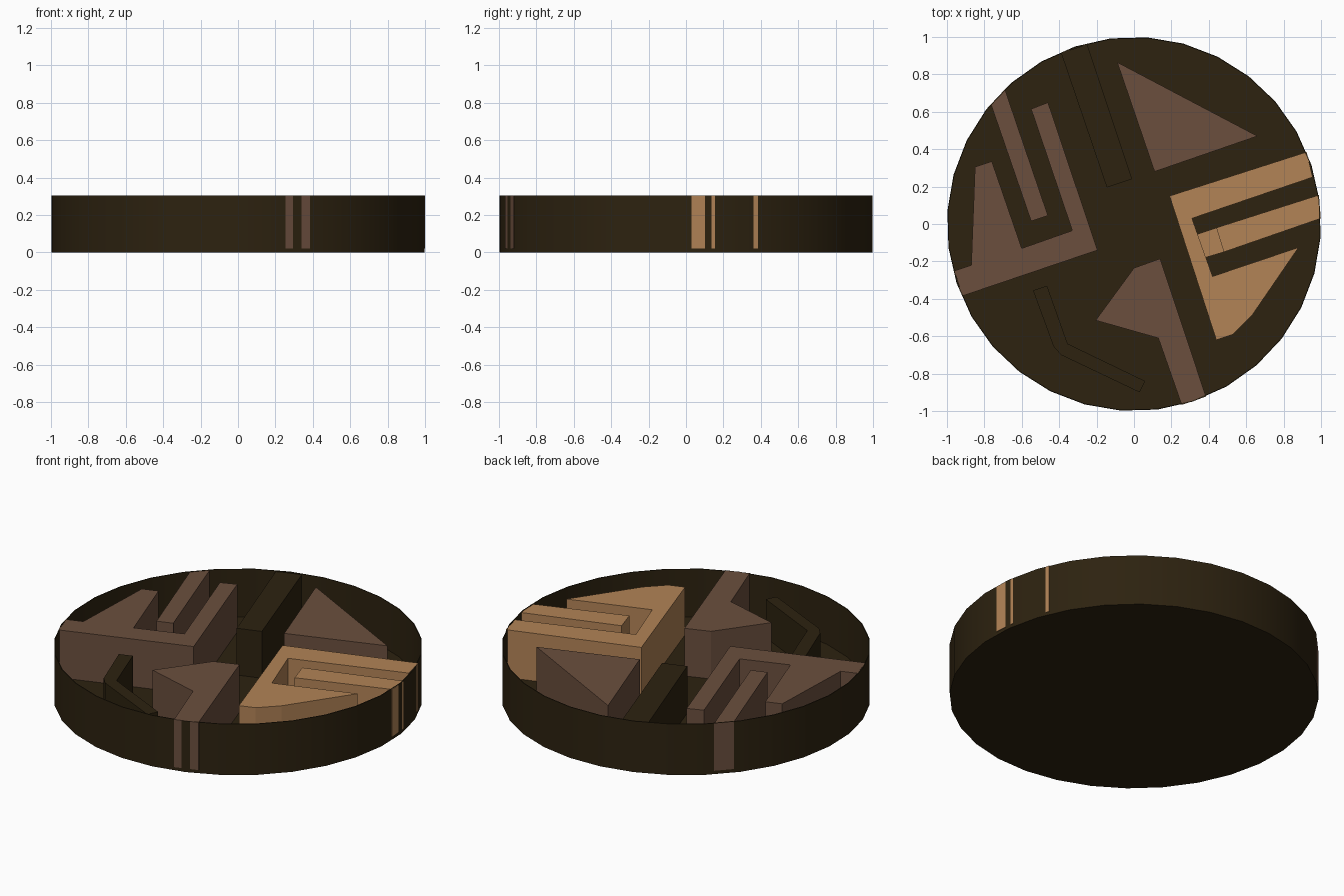
import bpy, bmesh
from math import radians
from mathutils import Matrix

cube = bpy.data.objects.get("Cube")
if cube:
    bpy.data.objects.remove(cube, do_unlink=True)

FLOOR = 0.02
TOP = 0.305


def material(name, rgb):
    m = bpy.data.materials.new(name)
    m.use_nodes = True
    m.diffuse_color = (*rgb, 1)
    m.node_tree.nodes["Principled BSDF"].inputs["Base Color"].default_value = (*rgb, 1)
    return m


dark = material("dark brown", (0.026, 0.016, 0.005))
brown = material("dusty brown", (0.147, 0.078, 0.048))
bronze = material("bronze", (0.445, 0.227, 0.093))


def add_object(name, bm, mat):
    bmesh.ops.recalc_face_normals(bm, faces=bm.faces)
    mesh = bpy.data.meshes.new(name)
    bm.to_mesh(mesh)
    bm.free()
    mesh.materials.append(mat)
    obj = bpy.data.objects.new(name, mesh)
    bpy.context.collection.objects.link(obj)
    return obj


def block(name, outline, mat, top=TOP):
    """Straight-sided block standing on the tray floor."""
    bm = bmesh.new()
    face = bm.faces.new([bm.verts.new((x, y, FLOOR)) for x, y in outline])
    grown = bmesh.ops.extrude_face_region(bm, geom=[face], use_keep_orig=True)
    verts = [g for g in grown["geom"] if isinstance(g, bmesh.types.BMVert)]
    bmesh.ops.translate(bm, verts=verts, vec=(0, 0, top - FLOOR))
    return add_object(name, bm, mat)


# Round tray: closed cylinder with its top face inset and pushed down
bm = bmesh.new()
bmesh.ops.create_cone(bm, cap_ends=True, segments=32, radius1=1, radius2=1, depth=TOP,
                      matrix=Matrix.Translation((0, 0, TOP / 2)) @ Matrix.Rotation(radians(7.2), 4, "Z"))
lid = max(bm.faces, key=lambda f: f.calc_center_median().z)
bmesh.ops.inset_region(bm, faces=[lid], thickness=0.005)
inner = bmesh.ops.extrude_face_region(bm, geom=[lid])
bmesh.ops.translate(bm, vec=(0, 0, FLOOR - TOP),
                    verts=[g for g in inner["geom"] if isinstance(g, bmesh.types.BMVert)])
if lid.is_valid:
    bmesh.ops.delete(bm, geom=[lid], context="FACES_ONLY")
tray = add_object("round_tray", bm, dark)
bpy.context.view_layer.objects.active = tray
tray.select_set(True)
bpy.ops.object.shade_smooth_by_angle(angle=radians(30))

# Bronze hooked block with its bar and the low bridge joining them
block("bronze_hook", [(0.19, 0.15), (0.923, 0.385), (0.955, 0.25), (0.31, 0.03), (0.42, -0.28),
                      (0.88, -0.125), (0.63, -0.49), (0.53, -0.59), (0.44, -0.62)], bronze)
block("bronze_bar", [(0.44, -0.02), (0.988, 0.155), (0.999, 0.03), (0.48, -0.15)], bronze, 0.303)
block("bronze_bridge", [(0.335, -0.055), (0.44, -0.02), (0.48, -0.15), (0.38, -0.18)], bronze, 0.18)

# Left hooked block and the bar inside it
block("left_hook", [(-0.918, -0.385), (-0.195, -0.14), (-0.46, 0.65), (-0.55, 0.615), (-0.33, -0.035),
                    (-0.6, -0.13), (-0.76, 0.335), (-0.85, 0.305), (-0.87, -0.22), (-0.96, -0.25)], brown)
block("left_bar", [(-0.765, 0.64), (-0.69, 0.72), (-0.46, 0.045), (-0.55, 0.015)], brown, 0.303)

# Back wedge and front arrow
block("back_wedge", [(-0.09, 0.865), (0.66, 0.47), (0.11, 0.28)], brown)
block("front_arrow", [(-0.205, -0.515), (0, -0.235), (0.14, -0.185), (0.385, -0.923),
                      (0.255, -0.967), (0.13, -0.61)], brown)

# Dark bar and dark bent strip
block("dark_bar", [(-0.39, 0.915), (-0.145, 0.195), (-0.01, 0.24), (-0.25, 0.96)], dark, 0.3)
block("dark_bent_strip", [(-0.54, -0.355), (-0.465, -0.33), (-0.355, -0.64), (0.06, -0.84),
                          (0.03, -0.9), (-0.39, -0.7), (-0.43, -0.655)], dark, 0.25)
